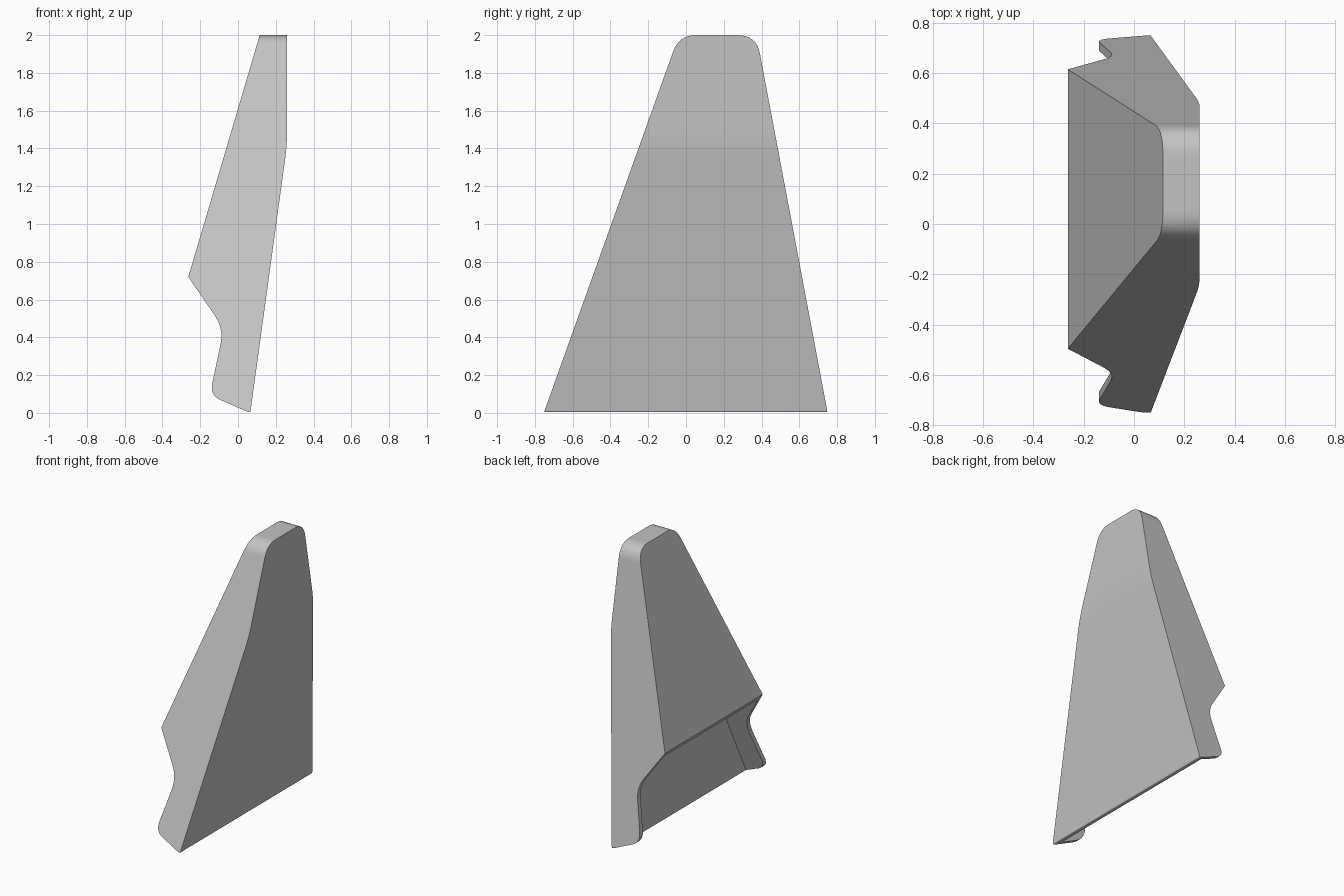
import bpy, bmesh
from mathutils import Vector

if "Cube" in bpy.data.objects:
    bpy.data.objects.remove(bpy.data.objects["Cube"], do_unlink=True)

WALL = 0.035


def rounded(corners, steps=8):
    """Outline from (u, v, rounding distance) corners."""
    pts = []
    for i, (u, v, r) in enumerate(corners):
        c = Vector((u, v))
        if r == 0:
            pts.append(c)
            continue
        a = c + (Vector(corners[i - 1][:2]) - c).normalized() * r
        b = c + (Vector(corners[(i + 1) % len(corners)][:2]) - c).normalized() * r
        for k in range(steps + 1):
            t = k / steps
            pts.append(a * (1 - t) ** 2 + c * 2 * t * (1 - t) + b * t * t)
    return pts


def prism(name, outline, to_3d):
    """Extrude an outline between depth -1 and 1."""
    bm = bmesh.new()
    ends = [[bm.verts.new(to_3d(p.x, p.y, d)) for p in outline] for d in (-1, 1)]
    n = len(outline)
    bm.faces.new(ends[0])
    bm.faces.new(ends[1][::-1])
    for i in range(n):
        j = (i + 1) % n
        bm.faces.new((ends[0][i], ends[1][i], ends[1][j], ends[0][j]))
    bmesh.ops.recalc_face_normals(bm, faces=bm.faces)
    mesh = bpy.data.meshes.new(name)
    bm.to_mesh(mesh)
    bm.free()
    ob = bpy.data.objects.new(name, mesh)
    bpy.context.collection.objects.link(ob)
    return ob


def combine(ob, other, operation):
    """Apply a boolean and remove the second body."""
    bpy.context.view_layer.objects.active = ob
    mod = ob.modifiers.new("cut", 'BOOLEAN')
    mod.operation, mod.object, mod.solver = operation, other, 'EXACT'
    bpy.ops.object.modifier_apply(modifier=mod.name)
    bpy.data.objects.remove(other, do_unlink=True)


def body(name, profile, outline):
    """Solid with one profile seen along y and one outline seen along x."""
    ob = prism(name, rounded(profile), lambda u, v, d: (u, d, v))
    side = prism(name + "_side", rounded(outline), lambda u, v, d: (d, u, v))
    combine(ob, side, 'INTERSECT')
    return ob


# Outer solid: sloped plate with overhanging back and curled foot
cover = body("fin_cover",
             [(0.065, 0, 0.012), (0.26, 1.42, 0.08), (0.26, 2, 0), (0.115, 2, 0),
              (-0.263, 0.72, 0), (-0.075, 0.445, 0.085), (-0.15, 0.093, 0.065)],
             [(-0.753, 0, 0.015), (0.75, 0, 0.015), (0.373, 2, 0.1), (-0.037, 2, 0.09)])

# Round the rims of the broad faces
bm = bmesh.new()
bm.from_mesh(cover.data)
bmesh.ops.remove_doubles(bm, verts=bm.verts, dist=0.0001)


def broad(face):
    return face.normal.x > 0.9 or (face.normal.x < -0.9 and face.calc_center_median().z > 0.8)


rims = []
for e in bm.edges:
    if len(e.link_faces) != 2 or e.calc_face_angle() < 0.6:
        continue
    f, g = e.link_faces
    middle = (e.verts[0].co + e.verts[1].co) / 2
    across_top = middle.z > 1.99 and middle.x < 0.2
    across_bottom = abs(e.verts[0].co.z - e.verts[1].co.z) < 0.001 and middle.z < 0.8
    if broad(f) != broad(g) and not across_top and not across_bottom:
        rims.append(e)
bmesh.ops.bevel(bm, geom=rims, offset=0.028, segments=4, profile=0.5,
                affect='EDGES', clamp_overlap=True)
bm.to_mesh(cover.data)
bm.free()

# Hollow interior, open below the overhang
hollow = body("hollow",
              [(0.005, -0.1, 0), (0.215, 1.42, 0.08), (0.215, 1.96, 0), (0.145, 1.96, 0),
               (-0.29, 0.5, 0), (-0.5, 0.4, 0), (-0.5, -0.1, 0)],
              [(-0.753 + WALL - 0.036, -0.1, 0), (0.769 - WALL, -0.1, 0),
               (0.38 - WALL, 1.96, 0.07), (-0.05 + WALL, 1.96, 0.07)])
combine(cover, hollow, 'DIFFERENCE')

# One plain grey finish
grey = bpy.data.materials.new("plain_grey")
grey.use_nodes = True
grey.diffuse_color = (0.55, 0.55, 0.55, 1)
grey.node_tree.nodes["Principled BSDF"].inputs["Base Color"].default_value = (0.55, 0.55, 0.55, 1)
cover.data.materials.clear()
cover.data.materials.append(grey)
for poly in cover.data.polygons:
    poly.material_index = 0

# Smooth shading with crisp outer edges
bpy.ops.object.select_all(action='DESELECT')
cover.select_set(True)
bpy.context.view_layer.objects.active = cover
bpy.ops.object.shade_smooth_by_angle(angle=0.6)
weighted = cover.modifiers.new("even_shading", 'WEIGHTED_NORMAL')
weighted.keep_sharp = True
